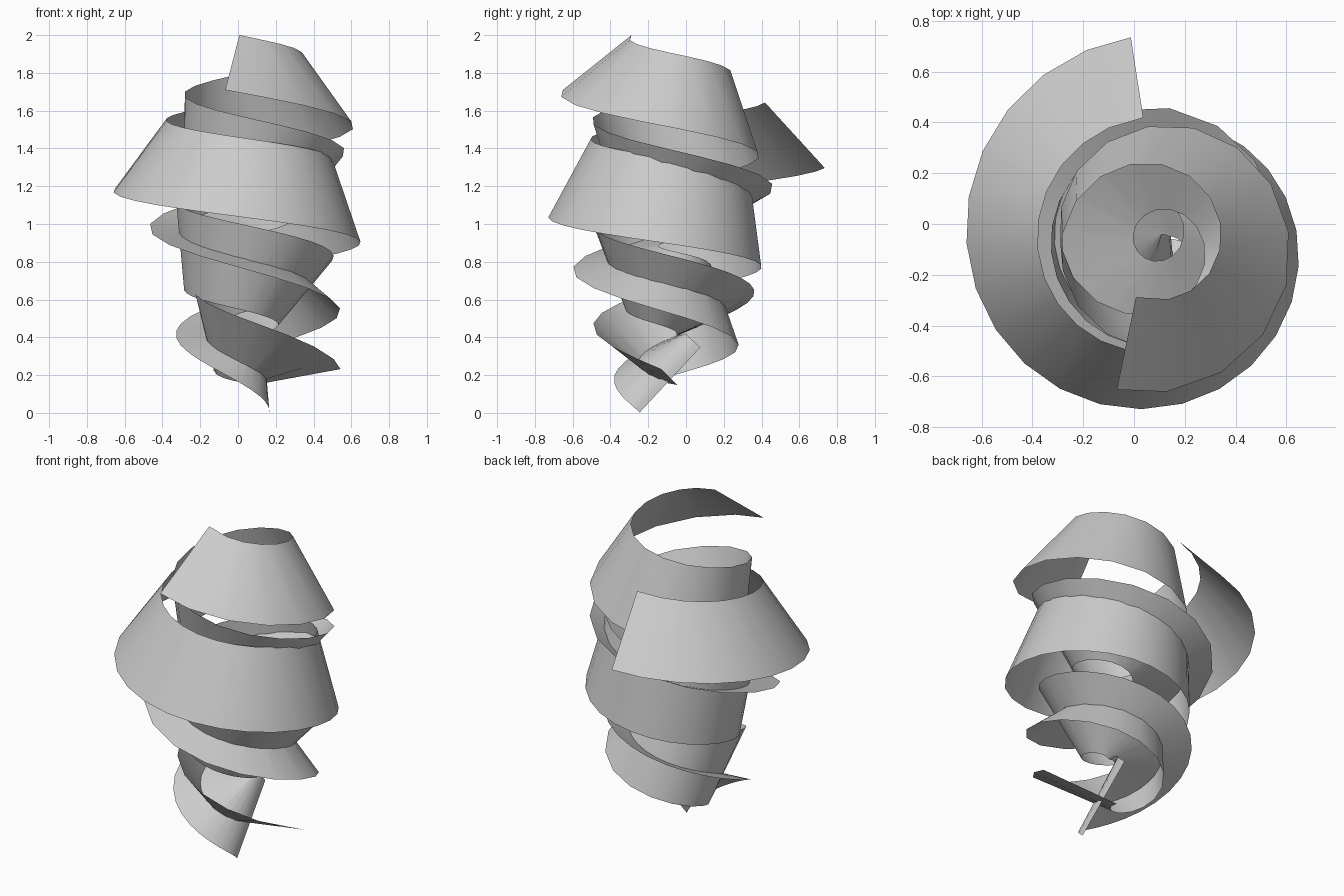
import bpy, math
from mathutils import Vector, Quaternion

if "Cube" in bpy.data.objects:
    bpy.data.objects.remove(bpy.data.objects["Cube"])

AXIS = Vector((0.08, -0.07, 0))   # shared vertical axis of both spirals
HALF_WIDTH = 0.236


def ribbon(name, angle, turns, r0, r1, z0, z1, side, steps, roll_linear, roll_cubic):
    """Flat strip swept down a shrinking spiral with a minimum-twist frame."""
    path = []
    for i in range(steps + 1):
        t = i / steps
        a = math.radians(angle) + 2 * math.pi * turns * t
        r = r0 + (r1 - r0) * t
        path.append(AXIS + Vector((r * math.cos(a), r * math.sin(a), z0 + (z1 - z0) * t)))

    # tangents along the path
    seg = [(q - p).normalized() for p, q in zip(path, path[1:])]
    tangents = [seg[0]] + [(s + u).normalized() for s, u in zip(seg, seg[1:])] + [seg[-1]]

    # carry the width direction along the path
    width = Vector(side)
    width = (width - tangents[0] * width.dot(tangents[0])).normalized()
    verts = []
    for i, (p, tan) in enumerate(zip(path, tangents)):
        if i:
            width = tangents[i - 1].rotation_difference(tan) @ width
        t = i / steps
        roll = math.radians(roll_linear * t + roll_cubic * t ** 3)
        w = Quaternion(tan, roll) @ width * HALF_WIDTH
        verts += [p - w, p + w]

    faces = [(2 * i, 2 * i + 1, 2 * i + 3, 2 * i + 2) for i in range(steps)]
    mesh = bpy.data.meshes.new(name)
    mesh.from_pydata(verts, [], faces)
    for poly in mesh.polygons:
        poly.use_smooth = True
    obj = bpy.data.objects.new(name, mesh)
    bpy.context.collection.objects.link(obj)
    return obj


# narrow ribbon that starts at the top front
ribbon("upper_ribbon", 254.6, 3.28, 0.415, 0.235, 1.855, 0.19,
       (-0.03, -0.18, -0.145), 52, -32, 46)

# wide ribbon that starts at the back and narrows to the foot
ribbon("lower_ribbon", 96, 2.7, 0.65, 0.07, 1.47, 0.175,
       (0, 0.165, -0.17), 68, -40, 0)
